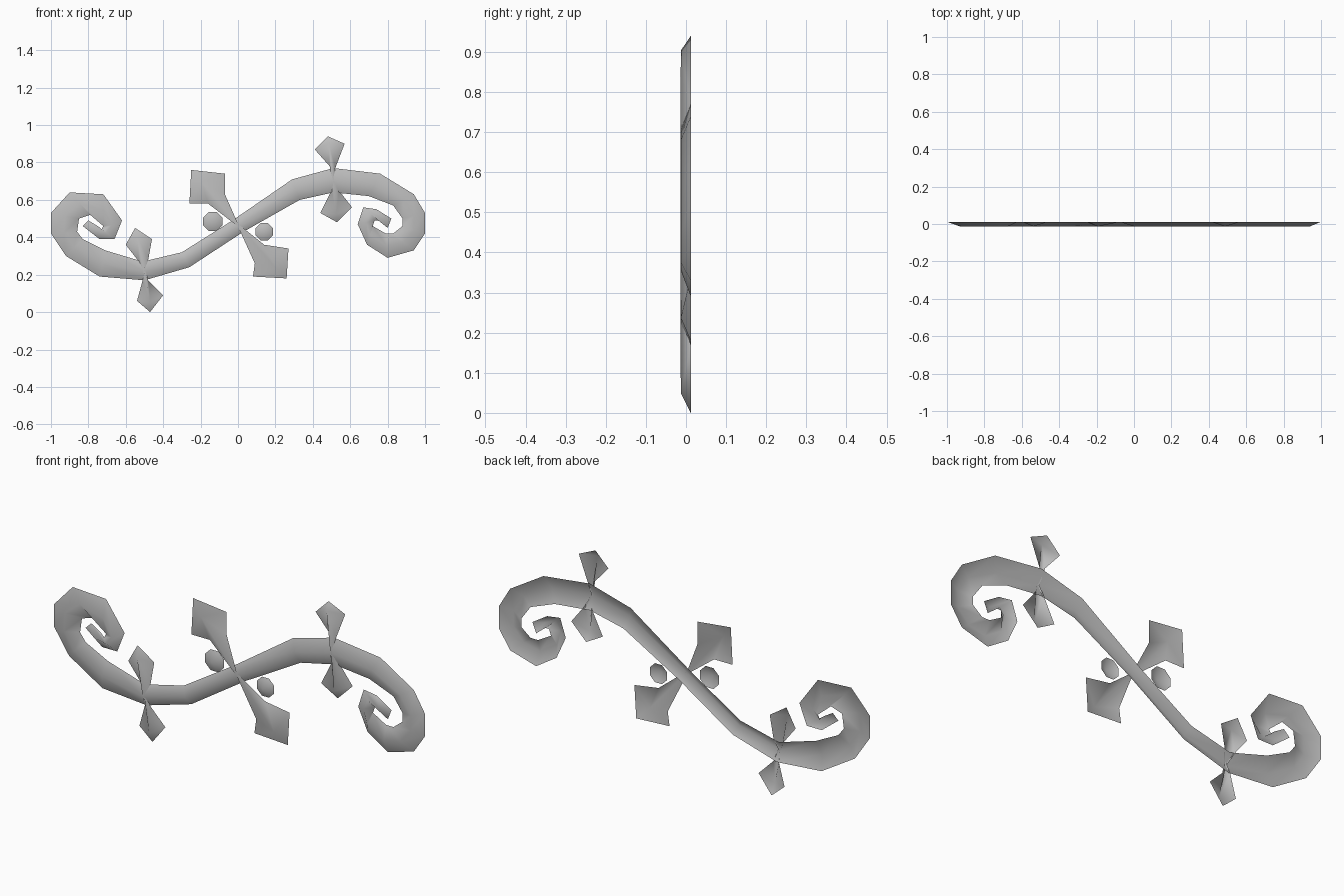
import bpy
import bmesh
from math import cos, sin, tau
from mathutils import Vector

FRONT, BACK = -0.013, 0.012      # depth of the raised ridge and of the rim

cube = bpy.data.objects.get("Cube")
if cube:
    bpy.data.objects.remove(cube, do_unlink=True)

# Single grey metal
metal = bpy.data.materials.new("grey_metal")
metal.use_nodes = True
metal.diffuse_color = (0.5, 0.5, 0.5, 1)
metal.node_tree.nodes["Principled BSDF"].inputs["Base Color"].default_value = metal.diffuse_color


def point(xz, depth):
    """Turn an (x, z) pair in hundredths into a position."""
    return Vector((xz[0] / 100, depth, xz[1] / 100))


def finish(name, bm):
    """Face the shell forward, shade it smooth and add it to the scene."""
    bmesh.ops.remove_doubles(bm, verts=bm.verts, dist=0.0001)
    bm.normal_update()
    for face in bm.faces:
        if face.normal.y > 0:
            face.normal_flip()
        face.smooth = True
    mesh = bpy.data.meshes.new(name)
    bm.to_mesh(mesh)
    bm.free()
    mesh.materials.append(metal)
    obj = bpy.data.objects.new(name, mesh)
    bpy.context.collection.objects.link(obj)
    return obj


def ridged_ribbon(name, sections):
    """Open shell with a raised middle line, from pairs of rim points."""
    bm = bmesh.new()
    rows = []
    for a, b in sections:
        rim_a, rim_b = point(a, BACK), point(b, BACK)
        ridge = (rim_a + rim_b) / 2
        ridge.y = BACK if a == b else FRONT
        rows.append((rim_a, ridge, rim_b))
    for row, following in zip(rows, rows[1:]):
        for i in range(2):
            corners = [row[i], row[i + 1], following[i + 1], following[i]]
            unique = [c for n, c in enumerate(corners) if c not in corners[:n]]
            if len(unique) > 2:
                bm.faces.new([bm.verts.new(c) for c in unique])
    return finish(name, bm)


def raised_fan(name, rim, peak):
    """Open shell of triangles from a rim loop up to one peak."""
    bm = bmesh.new()
    top = bm.verts.new(peak)
    loop = [bm.verts.new(p) for p in rim]
    for a, b in zip(loop, loop[1:] + loop[:1]):
        bm.faces.new((top, a, b))
    return finish(name, bm)


def leaf(name, base, outline):
    """Pointed leaf whose ridge runs from its base to the middle of its head."""
    rim = [point(base, FRONT - 0.0005)] + [point(p, BACK) for p in outline]
    peak = sum(rim[2:5], Vector()) / 3
    peak.y = FRONT
    return raised_fan(name, rim, peak)


def bud(name, centre, radius, sides=8):
    """Small faceted dome."""
    rim = [point((centre[0] + radius * cos(tau * (i + 0.5) / sides),
                  centre[1] + radius * sin(tau * (i + 0.5) / sides)), BACK)
           for i in range(sides)]
    return raised_fan(name, rim, point(centre, FRONT))


# Scrolled stem: outer and inner rim of each half, from the centre to the curl
left_half = [
    ((3, 43), (-3, 49)), ((-26, 24), (-30, 32)), ((-50, 17), (-51, 27)),
    ((-74, 19), (-71, 33)), ((-92, 30), (-83, 39)), ((-100, 42), (-86, 43)),
    ((-100, 53), (-85, 50)), ((-90, 64), (-79, 52)), ((-72, 63), (-72, 46)),
    ((-62, 49), (-73, 44)), ((-66, 39), (-75, 46)), ((-74, 39), (-80, 49)),
    ((-83, 46), (-83, 46)),
]
right_half = [
    ((29, 71), (33, 60)), ((51, 77), (51, 64)), ((76, 74), (70, 62)),
    ((94, 63), (83, 57)), ((100, 53), (88, 50)), ((100, 42), (88, 46)),
    ((94, 33), (83, 42)), ((80, 29), (79, 42)), ((69, 36), (72, 46)),
    ((64, 47), (73, 49)), ((67, 56), (75, 49)), ((74, 55), (80, 45)),
    ((82, 50), (82, 50)),
]
ridged_ribbon("scrolled_stem", [(b, a) for a, b in reversed(left_half)] + right_half)

# Large leaves crossing the centre
leaf("centre_leaf_upper", (1, 45), [(-16, 58), (-26, 58), (-25, 76), (-7, 74), (-7, 63)])
leaf("centre_leaf_lower", (-1, 48), [(14, 36), (27, 34), (26, 18), (8, 19), (9, 26)])

# Small leaf pairs on each arm
leaf("left_arm_leaf_upper", (-50, 20), [(-53, 27), (-60, 36), (-55, 45), (-46, 39), (-48, 28)])
leaf("left_arm_leaf_lower", (-50, 25), [(-48, 17), (-40, 9), (-47, 0), (-54, 6), (-51, 17)])
leaf("right_arm_leaf_upper", (51, 68), [(49, 78), (41, 87), (48, 94), (57, 90), (52, 77)])
leaf("right_arm_leaf_lower", (51, 72), [(54, 65), (61, 56), (53, 48), (44, 53), (50, 65)])

# Buds beside the centre
bud("left_bud", (-13.5, 48.5), 5.5)
bud("right_bud", (14, 43), 5)
